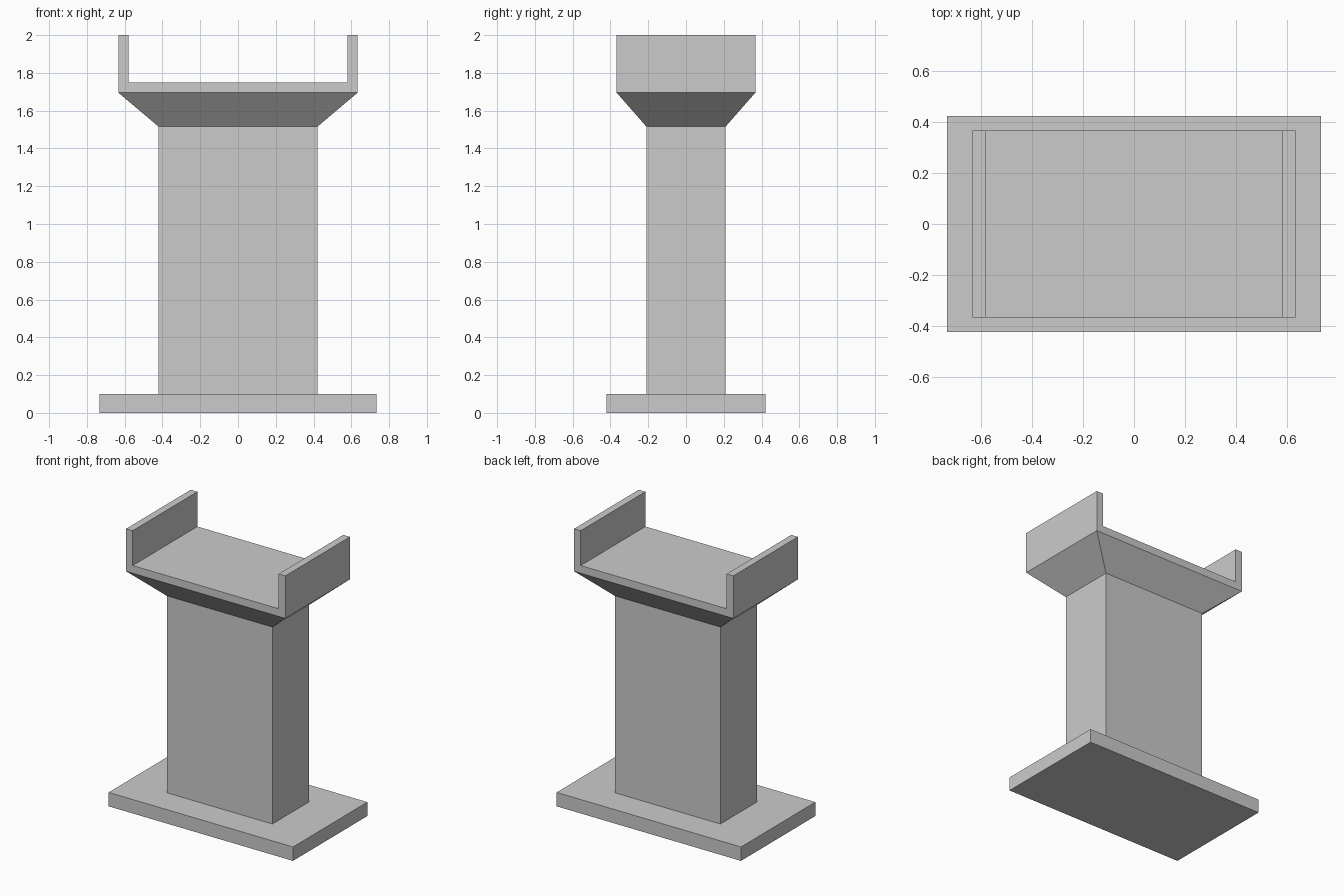
import bpy
import bmesh

default = bpy.data.objects.get("Cube")
if default:
    bpy.data.objects.remove(default, do_unlink=True)

# Single concrete material
concrete = bpy.data.materials.new("concrete_grey")
concrete.use_nodes = True
grey = (0.6, 0.6, 0.6, 1)
concrete.diffuse_color = grey
concrete.node_tree.nodes["Principled BSDF"].inputs["Base Color"].default_value = grey


def loft(name, profile, depths, axis_z=None):
    """Extrude an x-z profile between y = -depth and +depth given per point."""
    bm = bmesh.new()
    front = [bm.verts.new((x, -d, z)) for (x, z), d in zip(profile, depths)]
    back = [bm.verts.new((x, d, z)) for (x, z), d in zip(profile, depths)]
    bm.faces.new(front)
    bm.faces.new(back[::-1])
    n = len(profile)
    for i in range(n):
        j = (i + 1) % n
        bm.faces.new((front[j], front[i], back[i], back[j]))
    bmesh.ops.recalc_face_normals(bm, faces=bm.faces)
    mesh = bpy.data.meshes.new(name)
    bm.to_mesh(mesh)
    bm.free()
    mesh.materials.append(concrete)
    obj = bpy.data.objects.new(name, mesh)
    bpy.context.collection.objects.link(obj)
    return obj


def frustum(name, bottom, top):
    """Rectangular block; each end is (half width, half depth, height)."""
    (bx, by, bz), (tx, ty, tz) = bottom, top
    return loft(name, [(-bx, bz), (bx, bz), (tx, tz), (-tx, tz)], [by, by, ty, ty])


# Footing, wall-like column and flared capital
BASE_TOP, NECK, SEAT = 0.1, 1.515, 1.695
frustum("footing", (0.733, 0.422, 0), (0.733, 0.422, BASE_TOP))
frustum("column", (0.42, 0.209, BASE_TOP), (0.42, 0.209, NECK))
frustum("flared_capital", (0.42, 0.209, NECK), (0.633, 0.367, SEAT))

# U-shaped cradle: floor slab with an upright wall on each side
half = [(0.633, SEAT), (0.633, 2), (0.58, 2), (0.58, 1.75)]
outline = half + [(-x, z) for x, z in reversed(half)]
loft("cradle", outline, [0.367] * len(outline))
